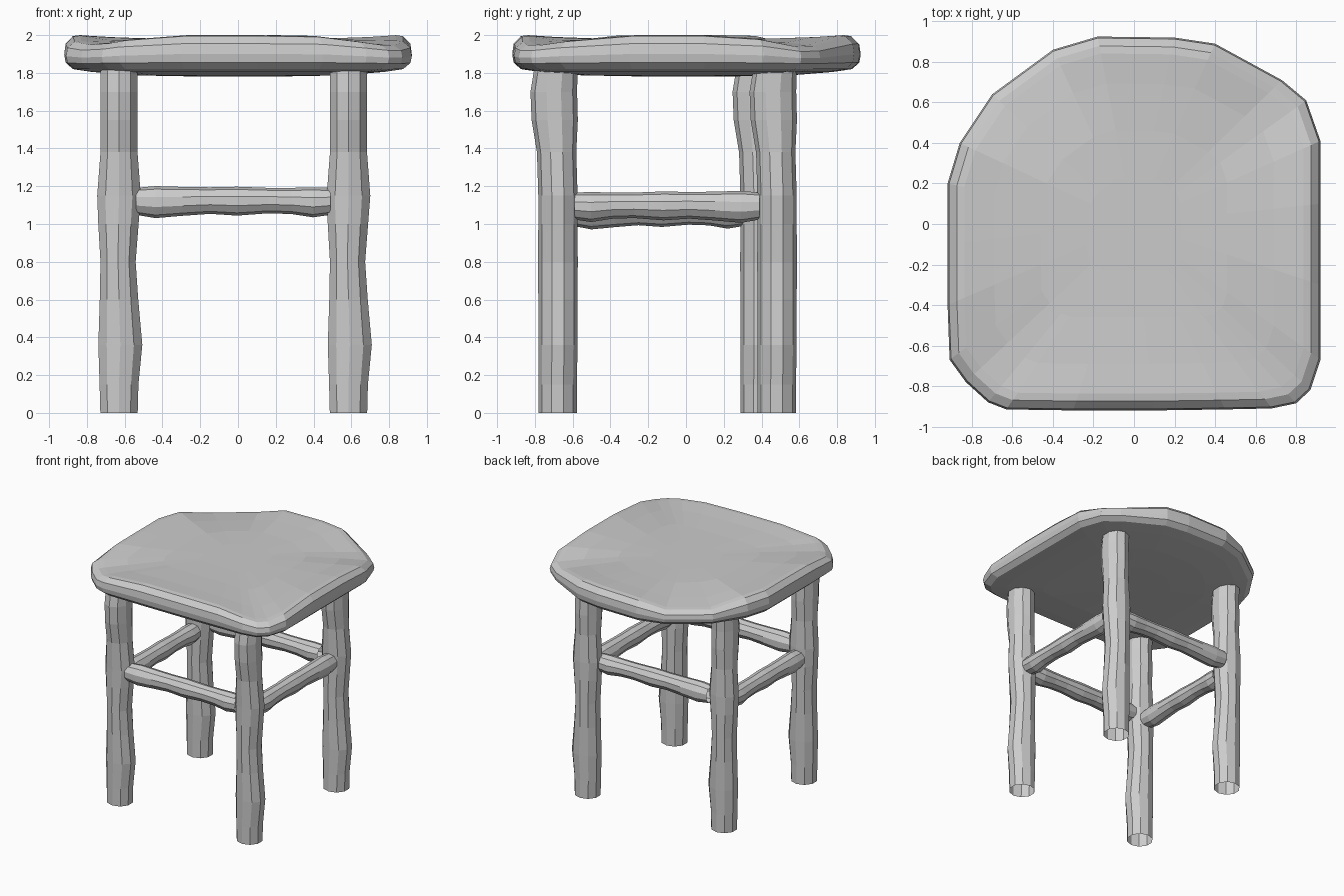
import bpy, math
from mathutils import Vector

if "Cube" in bpy.data.objects:
    bpy.data.objects.remove(bpy.data.objects["Cube"])

SIDES = 10


def loft(name, rings, cap_start=False, cap_end=False):
    """Skin a list of equal-length closed rings into a flat-shaded mesh."""
    n = len(rings[0])
    verts = [v for ring in rings for v in ring]
    faces = []
    for r in range(len(rings) - 1):
        for i in range(n):
            j = (i + 1) % n
            faces.append((r * n + i, r * n + j, (r + 1) * n + j, (r + 1) * n + i))
    for use, base, flip in ((cap_start, 0, True), (cap_end, (len(rings) - 1) * n, False)):
        if use:
            ring = rings[base // n]
            centre = sum((Vector(v) for v in ring), Vector()) / n
            verts.append(tuple(centre))
            c = len(verts) - 1
            for i in range(n):
                a, b = base + i, base + (i + 1) % n
                faces.append((b, a, c) if flip else (a, b, c))
    mesh = bpy.data.meshes.new(name)
    mesh.from_pydata(verts, [], faces)
    mesh.update()
    obj = bpy.data.objects.new(name, mesh)
    bpy.context.collection.objects.link(obj)
    return obj


def pole(name, start, along, side, up, profile):
    """Wobbly round bar; profile rows: distance, side offset, up offset, side radius, up radius."""
    rings = []
    for d, s, u, rs, ru in profile:
        ring = []
        for i in range(SIDES):
            a = 2 * math.pi * (i + 0.5) / SIDES
            p = start + along * d + side * (s + rs * 1.02 * math.cos(a)) + up * (u + ru * 1.02 * math.sin(a))
            ring.append(tuple(p))
        rings.append(ring)
    return loft(name, rings)


X, Y, Z = Vector((1, 0, 0)), Vector((0, 1, 0)), Vector((0, 0, 1))

# Legs: hand-carved, open tubes
LEG = [(0, 0, 0, .102, .1), (.15, 0, 0, .106, .1), (.36, .007, .002, .12, .102),
       (.6, 0, .002, .105, .102), (.8, -.005, .002, .096, .103), (1.0, -.003, .002, .11, .102),
       (1.15, 0, .002, .119, .102), (1.38, 0, -.005, .101, .102), (1.55, 0, -.015, .1, .12),
       (1.7, 0, -.02, .1, .121), (1.83, 0, -.008, .1, .112)]
LX, RX = -.63, .585
for name, x, y in (("front_left_leg", LX, -.68), ("front_right_leg", RX, -.68),
                   ("back_left_leg", LX, .39), ("back_right_leg", RX, .48)):
    pole(name, Vector((x, y, 0)), Z, X, Y, LEG)

# Rungs between the legs
RUNG = [(0, 0, 0, .07, .07), (.1, 0, -.004, .075, .083), (.24, 0, 0, .072, .075),
        (.38, 0, .004, .068, .069), (.52, 0, .001, .072, .075), (.68, 0, .004, .066, .066),
        (.8, 0, .002, .068, .068), (.91, 0, -.005, .076, .078), (1, 0, 0, .07, .07)]


def rung(name, start, along, side, length, flip=False):
    rows = [(d * length, s, u, rs, ru) for d, s, u, rs, ru in RUNG]
    if flip:
        rows = [(length - r[0],) + r[1:] for r in reversed(rows)]
    pole(name, start, along, side, Z, rows)


rung("front_rung", Vector((-.54, -.68, 1.12)), X, -Y, 1.03)
rung("back_rung", Vector((-.54, .43, 1.12)), X, -Y, 1.03)
rung("right_rung", Vector((RX, -.59, 1.095)), Y, X, .98, True)
rung("left_rung", Vector((LX, -.59, 1.06)), Y, X, .89)

# Seat: rounded outline, counter-clockwise seen from above
OUTLINE = [(-.63, -.915), (-.3, -.92), (.1, -.92), (.45, -.915), (.68, -.91), (.8, -.885),
           (.87, -.82), (.92, -.67), (.92, -.3), (.92, .1), (.92, .41), (.85, .61),
           (.73, .71), (.4, .89), (.2, .92), (-.18, .925), (-.4, .86), (-.7, .64),
           (-.86, .4), (-.92, .2), (-.92, -.1), (-.92, -.4), (-.91, -.67), (-.83, -.78), (-.72, -.88)]
# worn-down corners: x, y, depth
DIPS = [(-.57, .77, .09), (.82, .68, .06), (.85, -.85, .05), (-.85, -.85, .05)]
# seat section: scale, height, share of corner wear
SECTION = [(.3, 1.782, 0), (.6, 1.787, 0), (.84, 1.805, 0), (.95, 1.82, 0), (.992, 1.855, .1),
           (1, 1.90, .4), (.992, 1.955, .75), (.95, 1.995, 1), (.91, 2.0, 1),
           (.75, 1.99, .8), (.5, 1.982, .5), (.25, 1.98, 0)]
rings = []
for scale, height, wear in SECTION:
    ring = []
    for x, y in OUTLINE:
        drop = sum(k * math.exp(-((x - cx) ** 2 + (y - cy) ** 2) / .07) for cx, cy, k in DIPS)
        fade = min(1, max(0, (scale - .4) / .5))
        ring.append((x * scale, y * scale, height - drop * wear * fade))
    rings.append(ring)
loft("seat", rings, True, True)
